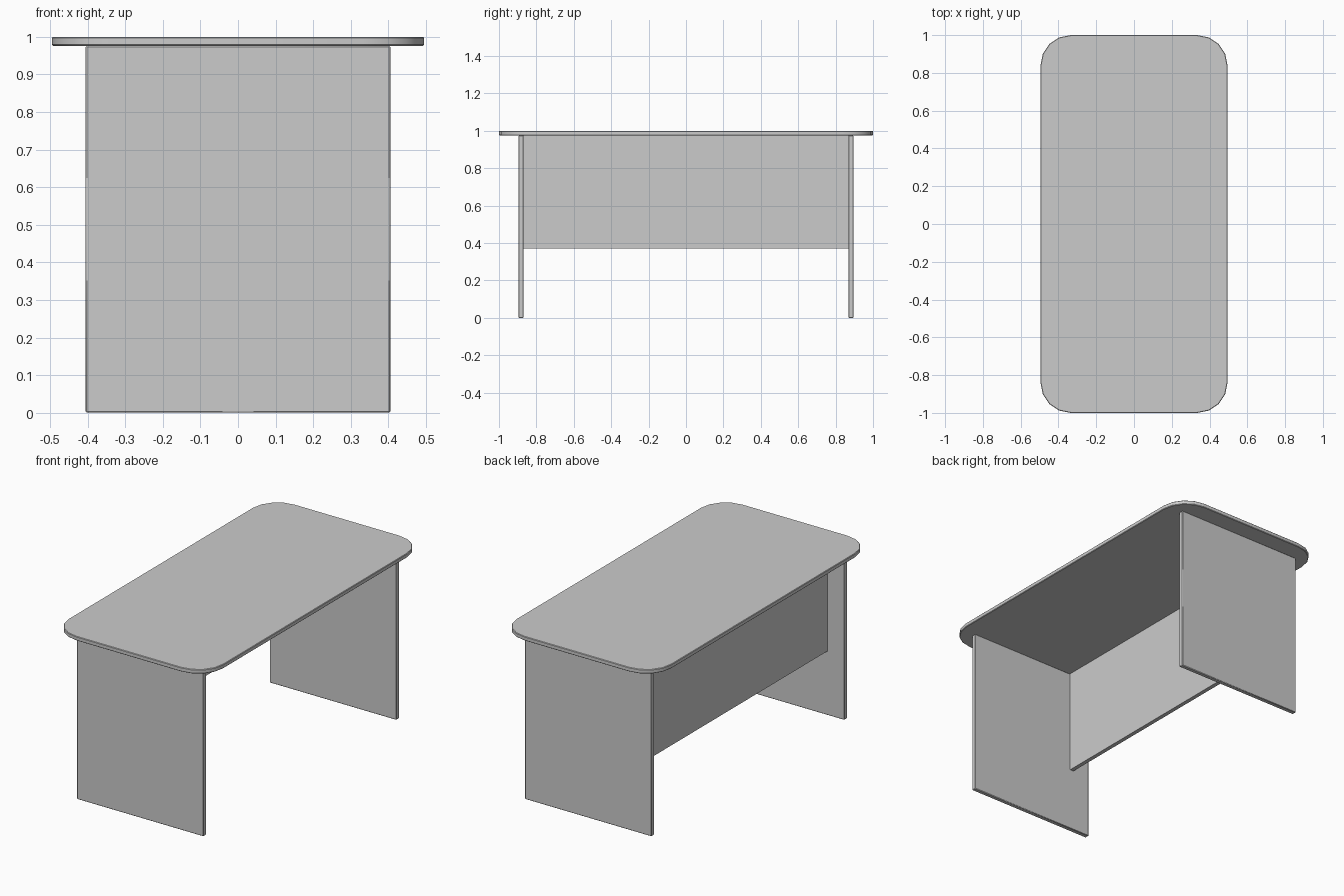
import bpy, bmesh
from math import radians, sin, cos, pi

if "Cube" in bpy.data.objects:
    bpy.data.objects.remove(bpy.data.objects["Cube"])


def finish(bm, name, edge):
    """Turn a bmesh into an object with slightly eased edges."""
    bmesh.ops.recalc_face_normals(bm, faces=bm.faces)
    me = bpy.data.meshes.new(name)
    bm.to_mesh(me)
    bm.free()
    ob = bpy.data.objects.new(name, me)
    bpy.context.collection.objects.link(ob)
    if edge:
        bev = ob.modifiers.new("eased_edges", 'BEVEL')
        bev.width = edge
        bev.segments = 1
        bev.limit_method = 'ANGLE'
        bev.angle_limit = radians(40)
    bpy.ops.object.select_all(action='DESELECT')
    ob.select_set(True)
    bpy.context.view_layer.objects.active = ob
    bpy.ops.object.shade_smooth_by_angle(angle=radians(30))
    return ob


def board(name, x, y, z, edge=0.003):
    """Rectangular board from (min, max) ranges."""
    bm = bmesh.new()
    bmesh.ops.create_cube(bm, size=1)
    for v in bm.verts:
        v.co = [r[0] if c < 0 else r[1] for c, r in zip(v.co, (x, y, z))]
    return finish(bm, name, edge)


def rounded_slab(name, hx, hy, radius, z0, z1, steps=4, edge=0.003):
    """Slab with rounded plan corners."""
    bm = bmesh.new()
    ring = []
    for i, (sx, sy) in enumerate([(1, 1), (-1, 1), (-1, -1), (1, -1)]):
        for k in range(steps + 1):
            a = (i + k / steps) * pi / 2
            ring.append(bm.verts.new((sx * (hx - radius) + radius * cos(a),
                                      sy * (hy - radius) + radius * sin(a), z0)))
    base = bm.faces.new(ring)
    ext = bmesh.ops.extrude_face_region(bm, geom=[base], use_keep_orig=True)
    top = [g for g in ext["geom"] if isinstance(g, bmesh.types.BMVert)]
    bmesh.ops.translate(bm, verts=top, vec=(0, 0, z1 - z0))
    return finish(bm, name, edge)


UNDER = 0.976  # underside of the top

# Table top
rounded_slab("table_top", 0.495, 1.0, 0.16, UNDER, 1.0)

# Panel legs at both ends
for name, s in (("front_leg", -1), ("back_leg", 1)):
    board(name, (-0.405, 0.405), sorted((s * 0.869, s * 0.895)), (0, UNDER))

# Modesty panel, set in from the left edge of the legs
board("modesty_panel", (-0.297, -0.273), (-0.869, 0.869), (0.37, UNDER), edge=0)
